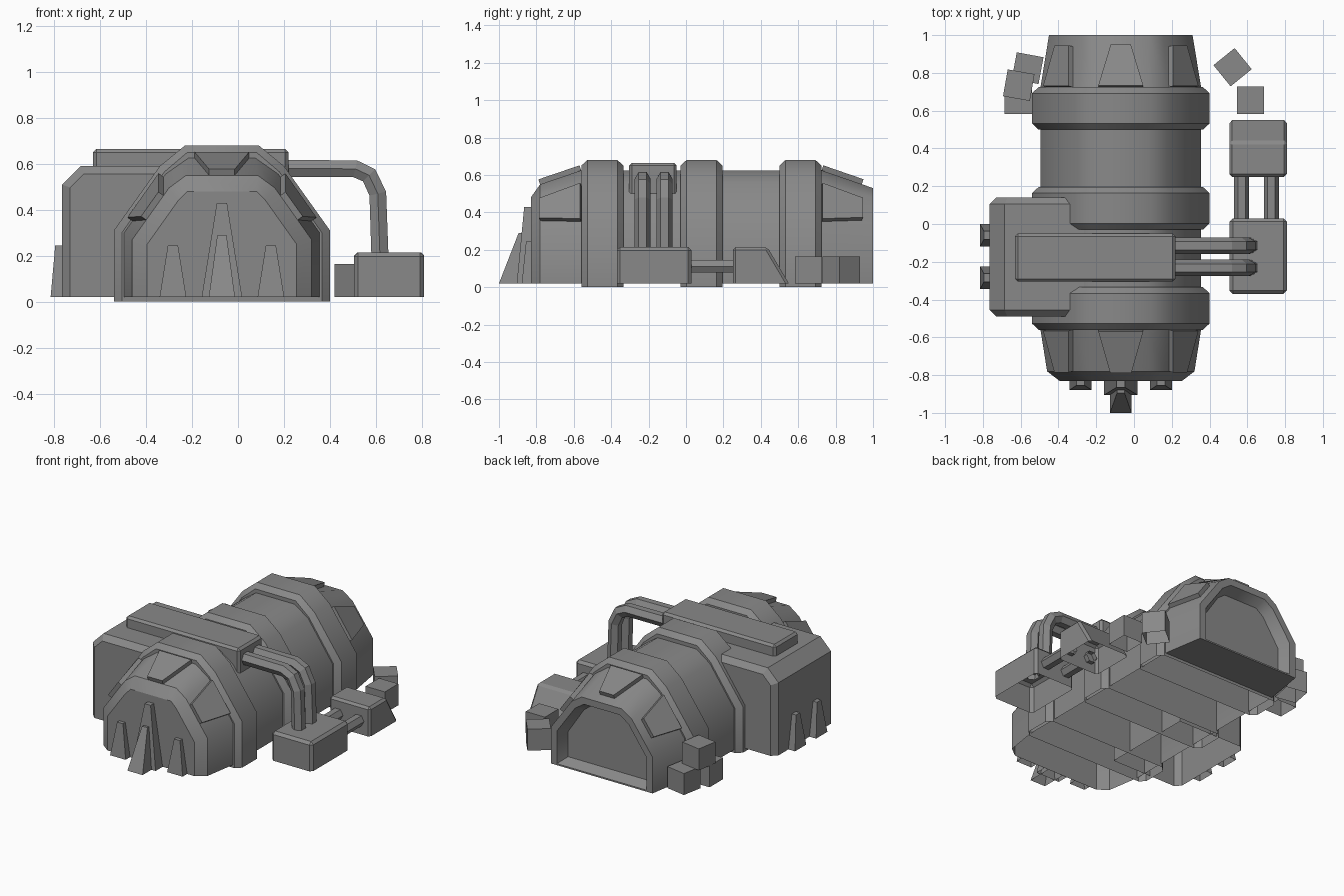
import bpy, bmesh, math
from mathutils import Vector, Matrix

if "Cube" in bpy.data.objects:
    bpy.data.objects.remove(bpy.data.objects["Cube"])

CX = -0.07  # centre line of the tunnel
grey = bpy.data.materials.new("mid_grey")
grey.diffuse_color = (0.25, 0.25, 0.25, 1)
grey.use_nodes = True
grey.node_tree.nodes["Principled BSDF"].inputs["Base Color"].default_value = grey.diffuse_color


def finish(name, bm, smooth=False):
    bmesh.ops.recalc_face_normals(bm, faces=bm.faces[:])
    if smooth:  # round only across the arch, keep every cross-section edge crisp
        for f in bm.faces:
            f.smooth = True
        for e in bm.edges:
            a, b = e.verts
            across = abs(a.co.y - b.co.y) < 1e-4
            e.smooth = not across and e.calc_face_angle(3) < math.radians(50)
    me = bpy.data.meshes.new(name)
    bm.to_mesh(me)
    bm.free()
    me.materials.append(grey)
    ob = bpy.data.objects.new(name, me)
    bpy.context.collection.objects.link(ob)
    return ob


def skin(name, rings, smooth=False, open_until=0, caps=(True, True)):
    """Joins equal rings of points; the closing (floor) strip is left out up to open_until."""
    bm = bmesh.new()
    vr = [[bm.verts.new(p) for p in r] for r in rings]
    n = len(vr[0])
    for k, (a, b) in enumerate(zip(vr, vr[1:])):
        for i in range(n):
            if i == n - 1 and k < open_until:
                continue
            j = (i + 1) % n
            bm.faces.new((a[i], a[j], b[j], b[i]))
    for ring, cap in ((vr[0], caps[0]), (vr[-1], caps[1])):
        if cap:
            bm.faces.new(ring)
    return finish(name, bm, smooth)


def arch(y, half):
    """Mirrors a half profile into a full cross-section at y."""
    pts = half + [(-x, z) for x, z in reversed(half)]
    return [Vector((CX + x, y, z)) for x, z in pts]


def box(name, x, y, z, bevel=0.0, slope=0.0, turn=0.0):
    """Box without underside; the upper rear edge can be pulled forward by slope."""
    bm = bmesh.new()
    bmesh.ops.create_cube(bm, size=1)
    bm.normal_update()
    under = [f for f in bm.faces if f.normal.z < -.9]
    size = Vector((x[1] - x[0], y[1] - y[0], z[1] - z[0]))
    mid = Vector((x[0] + x[1], y[0] + y[1], z[0] + z[1])) / 2
    for v in bm.verts:
        top_back = v.co.z > 0 and v.co.y > 0
        v.co = Vector([a * b for a, b in zip(v.co, size)])
        if top_back:
            v.co.y -= slope
    if bevel:
        edges = [e for e in bm.edges if max(v.co.z for v in e.verts) > 0]
        bmesh.ops.bevel(bm, geom=edges, offset=bevel, segments=1, affect='EDGES')
    bm.normal_update()
    under = [f for f in bm.faces if f.normal.z < -.9]
    bmesh.ops.delete(bm, geom=under, context='FACES_ONLY')
    bmesh.ops.transform(bm, verts=bm.verts[:],
                        matrix=Matrix.Translation(mid) @ Matrix.Rotation(math.radians(turn), 4, 'Z'))
    return finish(name, bm)


def buttress(name, pos, hw, depth, height, turn=0):
    """Tapered fin against a wall: hw and depth are (bottom, top), pointing to -y."""
    m = Matrix.Translation(pos) @ Matrix.Rotation(math.radians(turn), 4, 'Z')
    rings = []
    for w, d, z in ((hw[0], depth[0], 0), (hw[1], depth[1], height)):
        rings.append([m @ Vector(p) for p in ((-w, 0, z), (w, 0, z), (w, -d, z), (-w, -d, z))])
    return skin(name, rings, caps=(False, True))


def pipe(name, path, side, r):
    """Six-sided open pipe along a flat path; side is the normal of the path's plane."""
    side = Vector(side)
    path = [Vector(p) for p in path]
    rings = []
    for i, p in enumerate(path):
        t1 = (p - path[max(i - 1, 0)]).normalized()
        t2 = (path[min(i + 1, len(path) - 1)] - p).normalized()
        n = (t1 + t2).normalized().cross(side)
        rings.append([p + side * r * math.sin(a) + n * r * math.cos(a)
                      for a in [math.radians(60 * k + 30) for k in range(6)]])
    return skin(name, rings, caps=(False, False))


# Tunnel with tapered ends, closed front and recessed rear doorway
tube = [(.425, .02), (.425, .30), (.245, .555), (.145, .625)]
front = [(.39, .02), (.39, .27), (.23, .495), (.155, .55)]
face = [(.325, .02), (.325, .25), (.19, .44), (.15, .48)]
rear = [(.38, .02), (.38, .265), (.225, .48), (.15, .53)]
door = [(.335, .03), (.335, .25), (.20, .44), (.135, .485)]
panel = [(.30, .06), (.30, .23), (.18, .41), (.125, .45)]
skin("tunnel_body", [arch(-.83, face), arch(-.78, front), arch(-.56, tube), arch(.725, tube),
                     arch(1.0, rear), arch(1.0, door), arch(.93, panel)], True, open_until=3)

# Raised ribs around the tunnel, each with its own end walls
rib = [(.47, 0), (.47, .31), (.27, .59), (.16, .68)]
rib_edge = [(.435, 0), (.435, .30), (.25, .565), (.15, .65)]
for i, yc in enumerate((-.447, .083, .612)):
    skin(f"rib_{i + 1}", [arch(yc - .113, rib_edge), arch(yc - .08, rib),
                          arch(yc + .08, rib), arch(yc + .113, rib_edge)], True, open_until=3)

# Armour plates on both tapered ends
for end, ya, yb, yfar, prof in (("front", -.56, -.78, -.78, front), ("rear", .725, 1.0, .94, rear)):
    near, last = arch(ya, tube), arch(yb, prof)
    t = (yfar - ya) / (yb - ya)
    far = [a.lerp(b, t) for a, b in zip(near, last)]
    for label, i, j, fn, ff in (("right", 1, 2, (.2, .95), (.38, .85)),
                                ("top", 3, 4, (.09, .91), (.32, .68)),
                                ("left", 6, 5, (.2, .95), (.38, .85))):
        quad = [near[i].lerp(near[j], fn[0]), near[i].lerp(near[j], fn[1]),
                far[i].lerp(far[j], ff[1]), far[i].lerp(far[j], ff[0])]
        n = (quad[1] - quad[0]).cross(quad[3] - quad[0]).normalized()
        if n.z < 0:
            n = -n
        skin(f"{end}_{label}_plate", [quad, [p + n * .028 for p in quad]], caps=(False, True))

# Front buttresses
buttress("front_buttress_centre", (CX, -.83, .02), (.088, .022), (.075, .035), .41)
buttress("front_fin_centre", (CX, -.83, .02), (.057, .02), (.17, .065), .27)
for s, side in ((-1, "left"), (1, "right")):
    buttress(f"front_buttress_{side}", (CX + s * .213, -.83, .02), (.058, .022), (.048, .025), .225)


# Side annex: block with a cut outer corner and chamfered ends
def annex_ring(y, d):
    return [(-.765 + d, y, .02), (-.765 + d, y, .51 - d * .4), (-.685 + d * .4, y, .59 - d),
            (-.25, y, .59 - d), (-.25, y, .02)]


skin("side_annex", [annex_ring(-.49, .035), annex_ring(-.455, 0),
                    annex_ring(.105, 0), annex_ring(.14, .035)], open_until=3)
for i, y in enumerate((-.06, -.285)):
    buttress(f"annex_buttress_{i + 1}", (-.765, y, .02), (.06, .022), (.05, .03), .225, -90)

# Roof duct and the two bent pipes leading down to the pump
box("roof_duct", (-.63, .22), (-.305, -.05), (.50, .665), .015)
for i, y in enumerate((-.115, -.232)):
    pipe(f"bent_pipe_{i + 1}", [(.15, y, .58), (.51, y, .578), (.57, y, .55),
                                (.608, y, .47), (.618, y, .18)], (0, 1, 0), .043)

# Pump units on the right with connecting pipes
box("pump_unit", (.505, .81), (-.37, .03), (.02, .215), .018)
box("sloped_unit", (.505, .81), (.25, .55), (.02, .215), .015, slope=.115)
for i, x in enumerate((.57, .727)):
    pipe(f"link_pipe_{i + 1}", [(x, 0, .112), (x, .28, .112)], (1, 0, 0), .04)

# Loose crates
for i, (x, y, z, turn) in enumerate(((.522, .83, .02, 39), (.617, .655, .02, 0), (-.563, .825, .02, -10.5),
                                     (-.613, .655, .02, 0), (-.61, .735, .165, -10))):
    h = .072
    box(f"crate_{i + 1}", (x - h, x + h), (y - h, y + h), (z, z + .145), turn=turn)
